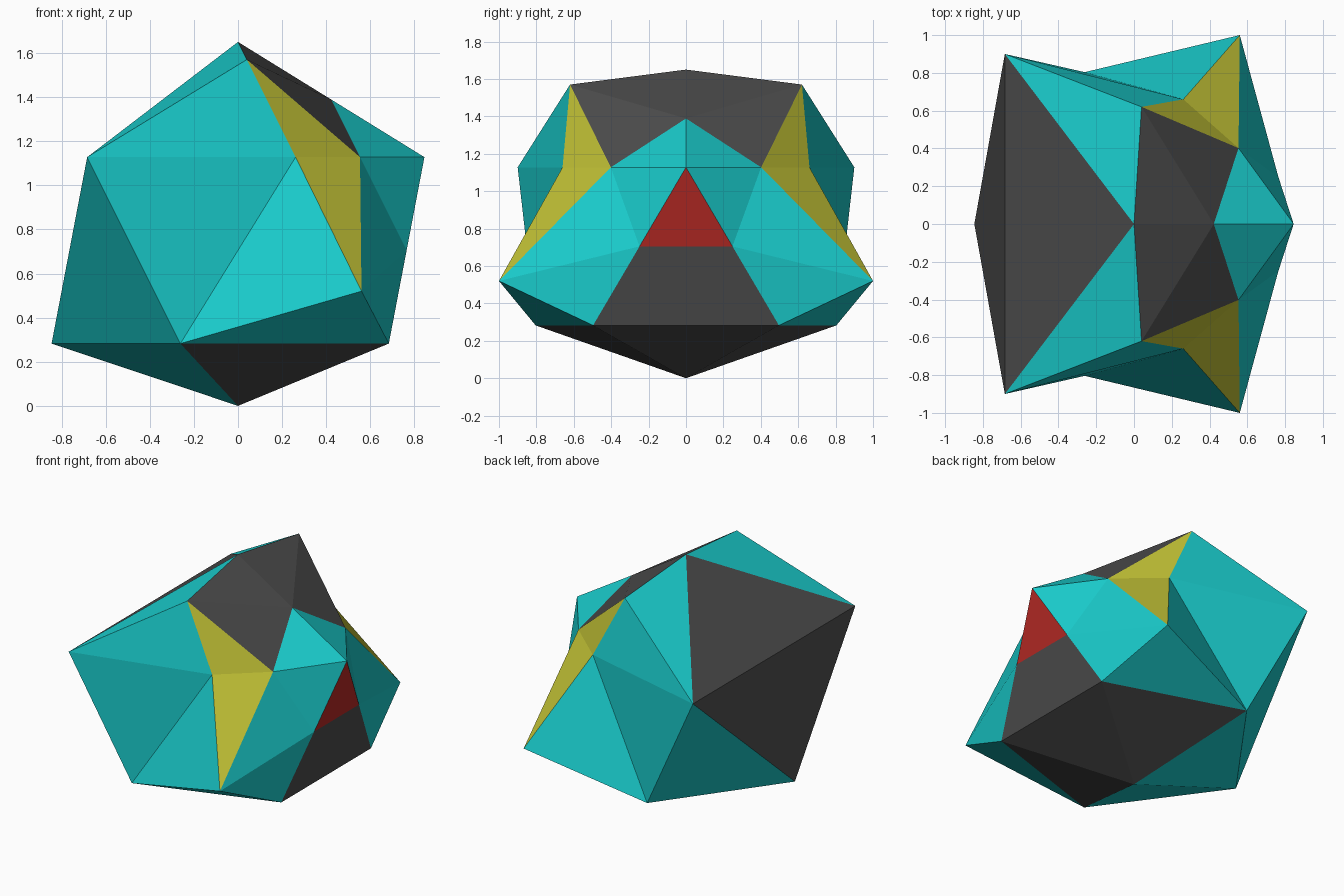
import bpy, bmesh
from mathutils import Vector

if "Cube" in bpy.data.objects:
    bpy.data.objects.remove(bpy.data.objects["Cube"])

R, MID = 0.945, 0.705          # icosahedron radius and centre height
bm = bmesh.new()
bmesh.ops.create_icosphere(bm, subdivisions=1, radius=R)
bmesh.ops.translate(bm, verts=bm.verts, vec=(0, 0, MID))


def near(x, y, z):
    return min(bm.verts, key=lambda v: (v.co - Vector((x, y, z))).length)


# Name the icosahedron corners (suffix - / + for the mirrored sides)
V = {"bottom": near(0, 0, -0.24), "top": near(0, 0, 1.65),
     "tip": near(0.85, 0, 1.13), "tail": near(-0.85, 0, 0.28)}
SIDES = (("-", -1), ("+", 1))
for n, s in SIDES:
    V["hip" + n] = near(-0.26, s * 0.81, 0.28)
    V["chin" + n] = near(0.69, s * 0.5, 0.28)
    V["brow" + n] = near(0.26, s * 0.81, 1.13)
    V["nape" + n] = near(-0.69, s * 0.5, 1.13)


# Split edges in half and name the new corners
def split(name, a, b):
    edge = bm.edges.get((V[a], V[b]))
    V[name] = bmesh.utils.edge_split(edge, V[a], 0.5)[1]


def join(a, b):
    if not bm.edges.get((V[a], V[b])):
        bmesh.ops.connect_vert_pair(bm, verts=[V[a], V[b]])


split("crest", "top", "tip")
for n, s in SIDES:
    split("ear" + n, "top", "brow" + n)
    split("eye" + n, "brow" + n, "tip")
    split("cheek" + n, "brow" + n, "chin" + n)
    split("lip" + n, "tip", "chin" + n)
for n, s in SIDES:
    for a, b in (("crest", "ear"), ("crest", "eye"), ("ear", "eye"),
                 ("ear", "nape"), ("eye", "cheek"), ("eye", "lip"),
                 ("cheek", "lip"), ("cheek", "hip")):
        join(a if a == "crest" else a + n, b + n)
join("lip-", "lip+")

# Pull corners into the final shape
V["bottom"].co.z = 0
for n, s in SIDES:
    V["brow" + n].co.y = s * 0.66
    V["nape" + n].co.y = s * 0.90
    V["ear" + n].co = (0.04, s * 0.62, 1.57)
    V["cheek" + n].co = (0.56, s * 1.0, 0.52)

# Colours
mesh = bpy.data.meshes.new("faceted_head")
for name, rgb in (("teal", (0.01, 0.6, 0.6)), ("dark", (0.07, 0.07, 0.07)),
                  ("yellow", (0.52, 0.52, 0.035)), ("red", (0.46, 0.022, 0.018))):
    m = bpy.data.materials.new(name)
    m.diffuse_color = (*rgb, 1)
    m.use_nodes = True
    m.node_tree.nodes["Principled BSDF"].inputs["Base Color"].default_value = m.diffuse_color
    mesh.materials.append(m)


def paint(index, names):
    for n, s in SIDES:
        corners = {V[k if k in V else k + n] for k in names.split()}
        for f in bm.faces:
            if set(f.verts) == corners:
                f.material_index = index


for patch in ("top nape- nape+", "nape- nape+ tail", "top crest ear",
              "crest eye ear", "lip- lip+ chin- chin+",
              "bottom chin- chin+", "bottom hip chin"):
    paint(1, patch)
paint(2, "ear eye brow")
paint(2, "brow eye cheek")
paint(3, "tip lip- lip+")

bmesh.ops.recalc_face_normals(bm, faces=bm.faces)
bm.to_mesh(mesh)
bm.free()
bpy.context.collection.objects.link(bpy.data.objects.new("faceted_head", mesh))
